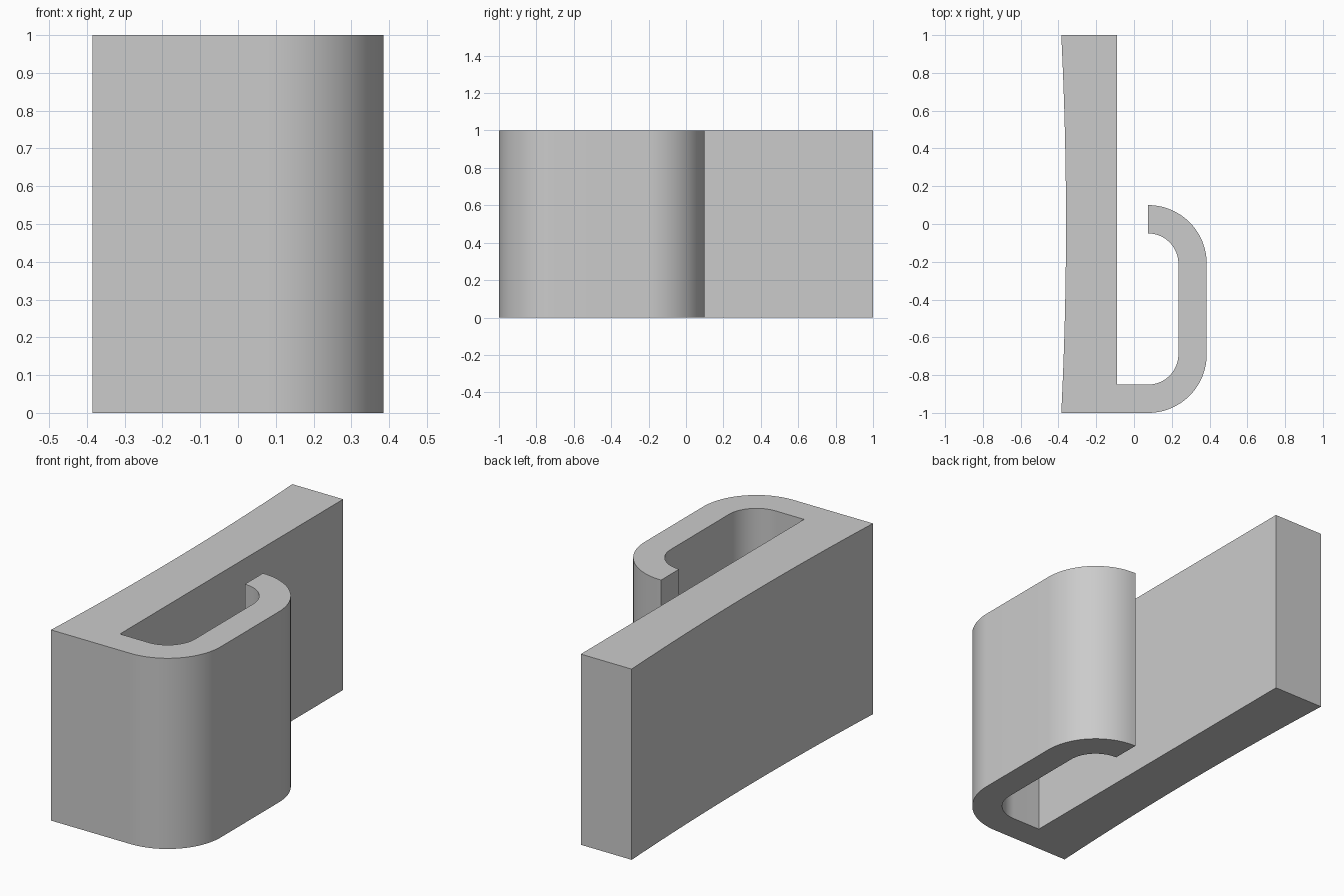
import bpy
import bmesh
from math import cos, sin, radians, asin

cube = bpy.data.objects.get("Cube")
if cube:
    bpy.data.objects.remove(cube, do_unlink=True)

HEIGHT = 1.0
STEPS = 24


def arc(cx, cy, radius, start, end, steps=STEPS):
    """Points along a circular arc, angles in degrees."""
    angles = [radians(start + (end - start) * i / steps) for i in range(steps + 1)]
    return [(cx + radius * cos(a), cy + radius * sin(a)) for a in angles]


# Hook: concentric quarter bends joined by a straight run
bend_x, low_y, high_y = 0.075, -0.69, -0.21
outer, inner = 0.31, 0.16
outline = arc(bend_x, low_y, outer, -90, 0)
outline += arc(bend_x, high_y, outer, 0, 90)
outline += arc(bend_x, high_y, inner, 90, 0)
outline += arc(bend_x, low_y, inner, 0, -90)

# Back plate: flat inner side, shallow hollow on the outer side
plate_x, edge_x, sag = -0.09, -0.385, 0.025
outline += [(plate_x, low_y - inner), (plate_x, 1.0)]
hollow = (1 + sag * sag) / (2 * sag)
half = asin(1 / hollow) * 180 / 3.14159265
outline += arc(edge_x + sag - hollow, 0, hollow, half, -half)

# Extrude the closed outline into a solid
bm = bmesh.new()
base = bm.faces.new([bm.verts.new((x, y, 0)) for x, y in outline])
extruded = bmesh.ops.extrude_face_region(bm, geom=[base], use_keep_orig=True)
top = [v for v in extruded["geom"] if isinstance(v, bmesh.types.BMVert)]
bmesh.ops.translate(bm, verts=top, vec=(0, 0, HEIGHT))
bmesh.ops.recalc_face_normals(bm, faces=bm.faces)
mesh = bpy.data.meshes.new("hook_clip")
bm.to_mesh(mesh)
bm.free()

clip = bpy.data.objects.new("hook_clip", mesh)
bpy.context.collection.objects.link(clip)

# Single grey finish
grey = bpy.data.materials.new("plain_grey")
grey.use_nodes = True
colour = (0.6, 0.6, 0.6, 1)
grey.diffuse_color = colour
grey.node_tree.nodes["Principled BSDF"].inputs["Base Color"].default_value = colour
mesh.materials.append(grey)

# Smooth bends with crisp corners
bpy.ops.object.select_all(action="DESELECT")
clip.select_set(True)
bpy.context.view_layer.objects.active = clip
bpy.ops.object.shade_smooth_by_angle(angle=radians(30))
